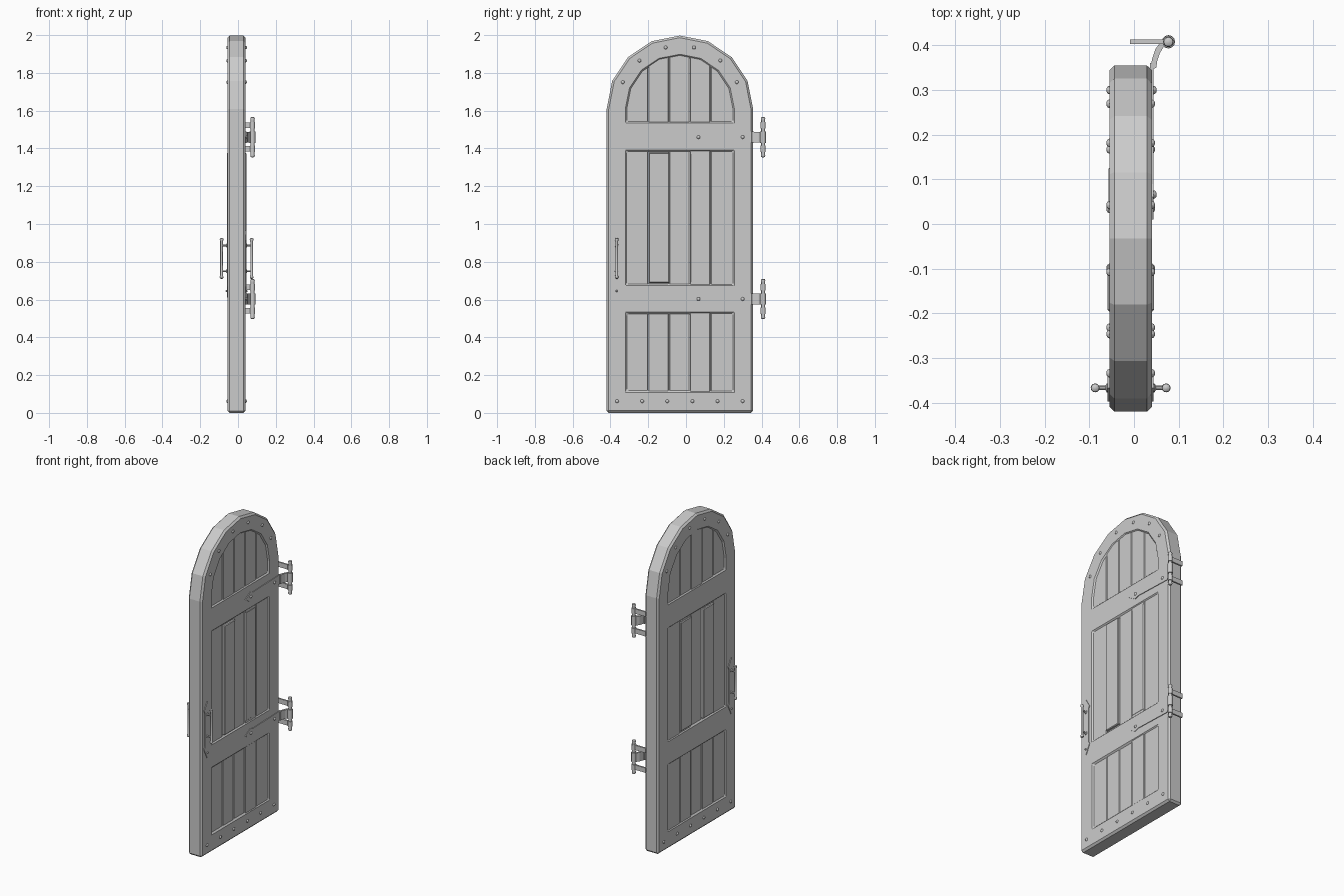
import bpy, bmesh, math, random
from mathutils import Vector

if "Cube" in bpy.data.objects:
    bpy.data.objects.remove(bpy.data.objects["Cube"])

random.seed(4)
CX, CY, SPRING, HALF = -0.0075, -0.0325, 1.61, 0.0475   # door mid-plane, arch centre, half thickness


def finish(name, bm, bevel=0, smooth=False):
    bmesh.ops.recalc_face_normals(bm, faces=bm.faces)
    me = bpy.data.meshes.new(name)
    bm.to_mesh(me)
    bm.free()
    ob = bpy.data.objects.new(name, me)
    bpy.context.collection.objects.link(ob)
    if smooth:
        bpy.ops.object.select_all(action='DESELECT')
        ob.select_set(True)
        bpy.context.view_layer.objects.active = ob
        bpy.ops.object.shade_smooth_by_angle(angle=math.radians(40))
    if bevel:
        add_bevel(ob, bevel)
    return ob


def add_bevel(ob, width):
    m = ob.modifiers.new("chamfer", 'BEVEL')
    m.width, m.segments, m.limit_method = width, 1, 'ANGLE'
    m.angle_limit = math.radians(50)


def prism(name, pts, direction, bevel=0):
    """Extrude a closed 3D outline along a direction."""
    bm = bmesh.new()
    f = bm.faces.new([bm.verts.new(p) for p in pts])
    r = bmesh.ops.extrude_face_region(bm, geom=[f])
    vs = [v for v in r['geom'] if isinstance(v, bmesh.types.BMVert)]
    bmesh.ops.translate(bm, verts=vs, vec=direction)
    return finish(name, bm, bevel)


def slab(name, yz, x0, x1, bevel=0):
    return prism(name, [(x0, y, z) for y, z in yz], (x1 - x0, 0, 0), bevel)


def lathe(name, profile, origin, axis, n=12):
    """Revolve (radius, height) points around an axis through origin."""
    bm = bmesh.new()
    q = Vector((0, 0, 1)).rotation_difference(Vector(axis))
    rings = [[bm.verts.new(Vector(origin) + q @ Vector((r * math.cos(math.tau * k / n),
              r * math.sin(math.tau * k / n), h))) for k in range(n)] for r, h in profile]
    for a, b in zip(rings, rings[1:]):
        for k in range(n):
            bm.faces.new((a[k], a[(k + 1) % n], b[(k + 1) % n], b[k]))
    bm.faces.new(rings[0])
    bm.faces.new(rings[-1])
    return finish(name, bm, smooth=True)


def rect(y0, y1, z0, z1):
    return [(y0, z0), (y1, z0), (y1, z1), (y0, z1)]


def arched(r, z0):
    arc = [(CY + r * math.cos(math.pi * k / 8), SPRING + r * math.sin(math.pi * k / 8))
           for k in range(9)]
    return [(CY - r, z0), (CY + r, z0)] + arc


# Arched frame with three openings
frame = slab("door_frame", arched(0.3875, 0.0), CX - HALF, CX + HALF)
openings = [rect(-0.31, 0.245, 0.12, 0.522), rect(-0.31, 0.245, 0.685, 1.38), arched(0.2775, 1.545)]
for o in openings:
    cut = slab("opening_cutter", o, -0.3, 0.3)
    m = frame.modifiers.new("opening", 'BOOLEAN')
    m.operation, m.object, m.solver = 'DIFFERENCE', cut, 'EXACT'
    cut.hide_render = True
    cut.hide_viewport = True
add_bevel(frame, 0.011)

# Planks behind each opening, uneven in thickness
edges = [-0.33, -0.2, -0.09, 0.02, 0.13, 0.265]
for level, (z0, z1) in {"lower": (0.09, 0.55), "middle": (0.65, 1.41), "upper": (1.52, None)}.items():
    for i, (a, b) in enumerate(zip(edges, edges[1:])):
        a, b = a + 0.001, b - 0.0005
        top = [z1 or SPRING + math.sqrt(max(0.32 ** 2 - (y - CY) ** 2, 0)) for y in (b, a)]
        h = 0.040 + random.uniform(-0.002, 0.003)
        shift = random.uniform(-0.001, 0.001)
        slab(f"{level}_plank", [(a, z0), (b, z0), (b, top[0]), (a, top[1])],
             CX - h + shift, CX + h + shift, 0.004)
# Two proud plank faces in the middle panel
slab("proud_plank", rect(-0.196, -0.088, 0.688, 1.376), CX - 0.052, CX + 0.052, 0.004)
slab("proud_plank", rect(0.022, 0.128, 0.69, 1.374), CX - 0.0495, CX + 0.044, 0.004)


def rivet(y, z, s, x=None, r=0.010):
    x = CX + s * (HALF - 0.001) if x is None else x
    lathe("rivet", [(r, 0), (r * 0.8, 0.005), (r * 0.4, 0.0075)], (x, y, z), (s, 0, 0), 8)


for s in (-1, 1):
    # Rivets along the bottom rail and round the arch
    for k in range(6):
        rivet(-0.365 + 0.133 * k, 0.062, s)
    for deg in (25, 50, 77, 103, 130, 155):
        t = math.radians(deg)
        rivet(CY + 0.333 * math.cos(t), SPRING + 0.333 * math.sin(t), s)

    # Pointed handle plate, bar and posts
    face, y = CX + s * HALF, -0.367
    slab("handle_plate", [(y, 0.61), (y + 0.03, 0.67), (y + 0.022, 0.69), (y + 0.022, 0.90),
                          (y + 0.03, 0.915), (y, 0.965), (y - 0.03, 0.915), (y - 0.022, 0.90),
                          (y - 0.022, 0.69), (y - 0.03, 0.67)], CX + s * 0.045, face + s * 0.004)
    bar_x = CX + s * 0.0795
    end = [(0.004, 0.108), (0.009, 0.104), (0.010, 0.098), (0.007, 0.090)]
    lathe("handle_bar", [(r, -h) for r, h in end] + end[::-1], (bar_x, y, 0.818), (0, 0, 1))
    for z in (0.75, 0.886):
        lathe("handle_post", [(0.011, 0), (0.010, 0.006), (0.005, 0.009), (0.005, 0.033)],
              (face, y, z), (s, 0, 0), 8)
    rivet(y, 0.645, s, face + s * 0.003, 0.006)

# Hinges on the +x face
PX, PY = 0.077, 0.408
for z in (1.46, 0.603):
    slab("hinge_strap", [(0.36, z - 0.03), (0.36, z + 0.03), (0.09, z + 0.021), (0.06, z + 0.03),
                         (0.01, z), (0.06, z - 0.03), (0.09, z - 0.021)], 0.036, 0.044)
    for y in (0.066, 0.30):
        rivet(y, z, 1, 0.043)
    # Strap end curling out to the pin
    curl = [(0.044, 0.345), (0.046, 0.368), (0.054, 0.392), (0.066, 0.408), (0.080, 0.417),
            (0.080, 0.402), (0.072, 0.396), (0.064, 0.383), (0.058, 0.365), (0.056, 0.350)]
    curl = [(x - 0.006, y) for x, y in curl]
    prism("hinge_curl", [(x, y, z - 0.028) for x, y in curl], (0, 0, 0.056))
    # Pin with rounded tips
    tip = [(0.004, 0.107), (0.010, 0.104), (0.012, 0.097), (0.010, 0.088)]
    lathe("hinge_pin", [(r, -h) for r, h in tip] + tip[::-1], (PX, PY, z), (0, 0, 1))
    # Knuckles and wall pegs
    lathe("hinge_knuckle", [(0.015, -0.03), (0.015, 0.03)], (PX, PY, z), (0, 0, 1))
    for dz in (-0.062, 0.062):
        lathe("peg_eye", [(0.014, -0.017), (0.014, 0.017)], (PX, PY, z + dz), (0, 0, 1))
        slab("wall_peg", rect(PY - 0.005, PY + 0.005, z + dz - 0.015, z + dz + 0.015), -0.009, PX)
